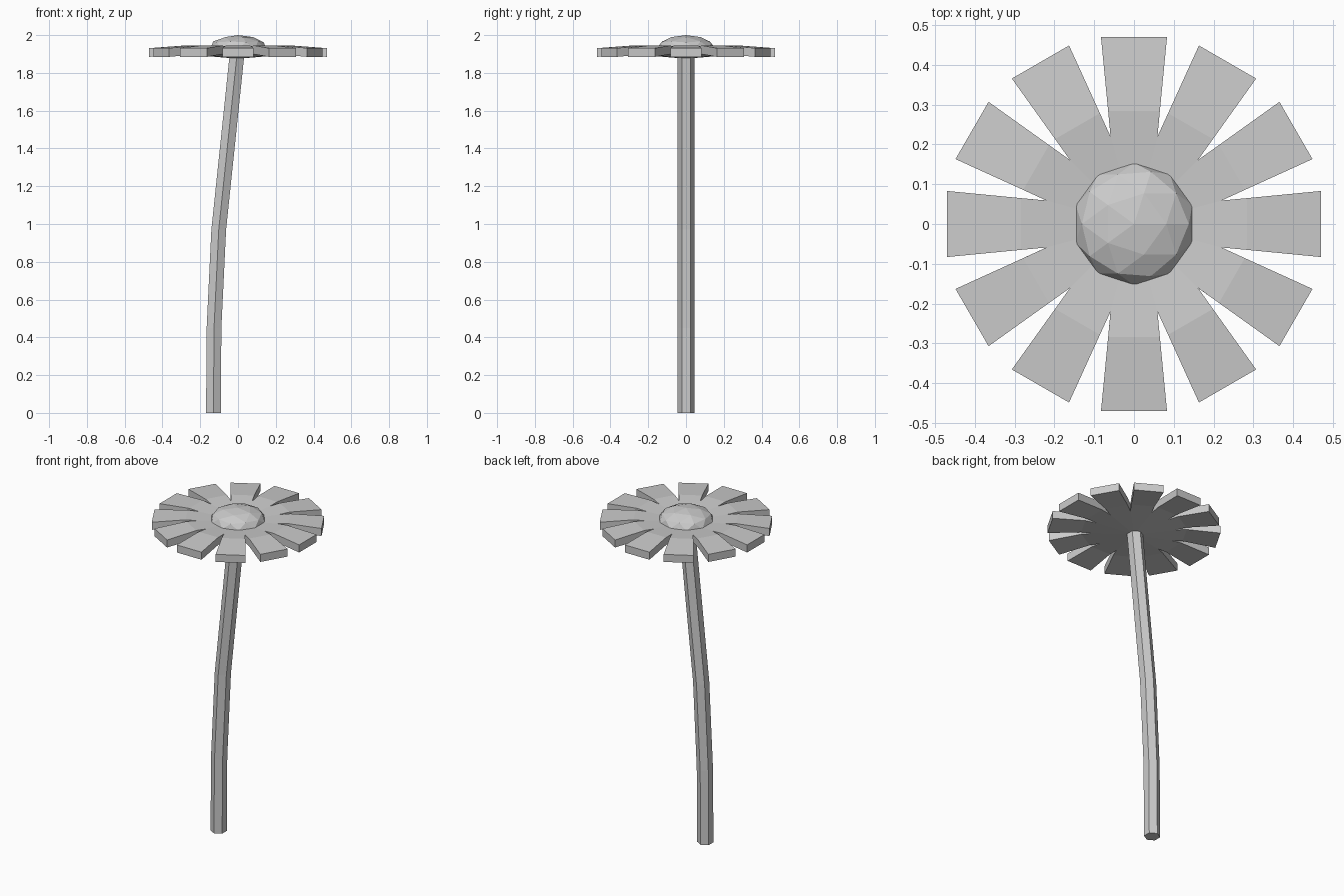
import bpy
import bmesh
import math
from mathutils import Matrix, Vector

cube = bpy.data.objects.get("Cube")
if cube:
    bpy.data.objects.remove(cube, do_unlink=True)

# One plain grey for the whole flower
grey = bpy.data.materials.new("light_grey")
grey.use_nodes = True
colour = (0.6, 0.6, 0.6, 1)
grey.diffuse_color = colour
grey.node_tree.nodes["Principled BSDF"].inputs["Base Color"].default_value = colour


def finish(bm, name):
    bmesh.ops.recalc_face_normals(bm, faces=bm.faces)
    mesh = bpy.data.meshes.new(name)
    bm.to_mesh(mesh)
    bm.free()
    mesh.materials.append(grey)
    obj = bpy.data.objects.new(name, mesh)
    bpy.context.collection.objects.link(obj)
    return obj


# Stem: hexagonal section swept along a gentle bend
SIDES = 6
RADIUS = 0.045
bm = bmesh.new()
rings = []
for cx, z in [(-0.13, 0), (-0.127, 0.45), (-0.102, 0.97), (-0.005, 1.9)]:
    ring = []
    for i in range(SIDES):
        a = math.tau * i / SIDES + math.pi / 2
        ring.append(bm.verts.new((cx + RADIUS * math.cos(a), RADIUS * math.sin(a), z)))
    rings.append(ring)
for low, high in zip(rings, rings[1:]):
    for i in range(SIDES):
        j = (i + 1) % SIDES
        bm.faces.new((low[i], low[j], high[j], high[i]))
bm.faces.new(rings[0])
bm.faces.new(rings[-1])
finish(bm, "stem")

# Petals: a shallow dish of twelve wedges, each widening into a drooping blade
PETALS = 12
THICKNESS = 0.046
HUB_Z, CREASE_Z, TIP_Z = 1.921, 1.945, 1.931
ROOT, CREASE, TIP = 0.22, 0.284, 0.47
root_z = HUB_Z + (CREASE_Z - HUB_Z) * ROOT / CREASE
stations = [(ROOT, 0.059, root_z), (CREASE, 0.065, CREASE_Z), (TIP, 0.083, TIP_Z)]
bm = bmesh.new()
for k in range(PETALS):
    spin = Matrix.Rotation(math.tau * k / PETALS, 3, "Z")
    for drop in (0, THICKNESS):
        def vert(x, y, z):
            return bm.verts.new(spin @ Vector((x, y, z - drop)))
        hub = vert(0, 0, HUB_Z)
        pairs = [(vert(r, -w, z), vert(r, w, z)) for r, w, z in stations]
        faces = [bm.faces.new((hub, pairs[0][0], pairs[0][1]))]
        for (a, b), (c, d) in zip(pairs, pairs[1:]):
            faces.append(bm.faces.new((a, c, d, b)))
        if drop == 0:
            top = pairs
    # Rim walls along both sides and the tip
    outline = lambda p: [p[0][0], p[1][0], p[2][0], p[2][1], p[1][1], p[0][1]]
    upper, lower = outline(top), outline(pairs)
    for i in range(len(upper) - 1):
        bm.faces.new((upper[i], lower[i], lower[i + 1], upper[i + 1]))
bmesh.ops.remove_doubles(bm, verts=bm.verts, dist=0.003)
finish(bm, "petals")

# Flower centre: flattened faceted ball, kept above the dish underside
bm = bmesh.new()
bmesh.ops.create_icosphere(bm, subdivisions=2, radius=1)
bmesh.ops.bisect_plane(bm, geom=bm.verts[:] + bm.edges[:] + bm.faces[:],
                       plane_co=(0, 0, -0.2), plane_no=(0, 0, -1), clear_outer=True)
bmesh.ops.holes_fill(bm, edges=[e for e in bm.edges if e.is_boundary])
bmesh.ops.transform(bm, verts=bm.verts,
                    matrix=Matrix.Translation((0, 0, 1.93)) @ Matrix.Diagonal((0.154, 0.154, 0.07, 1)))
finish(bm, "flower_centre")
